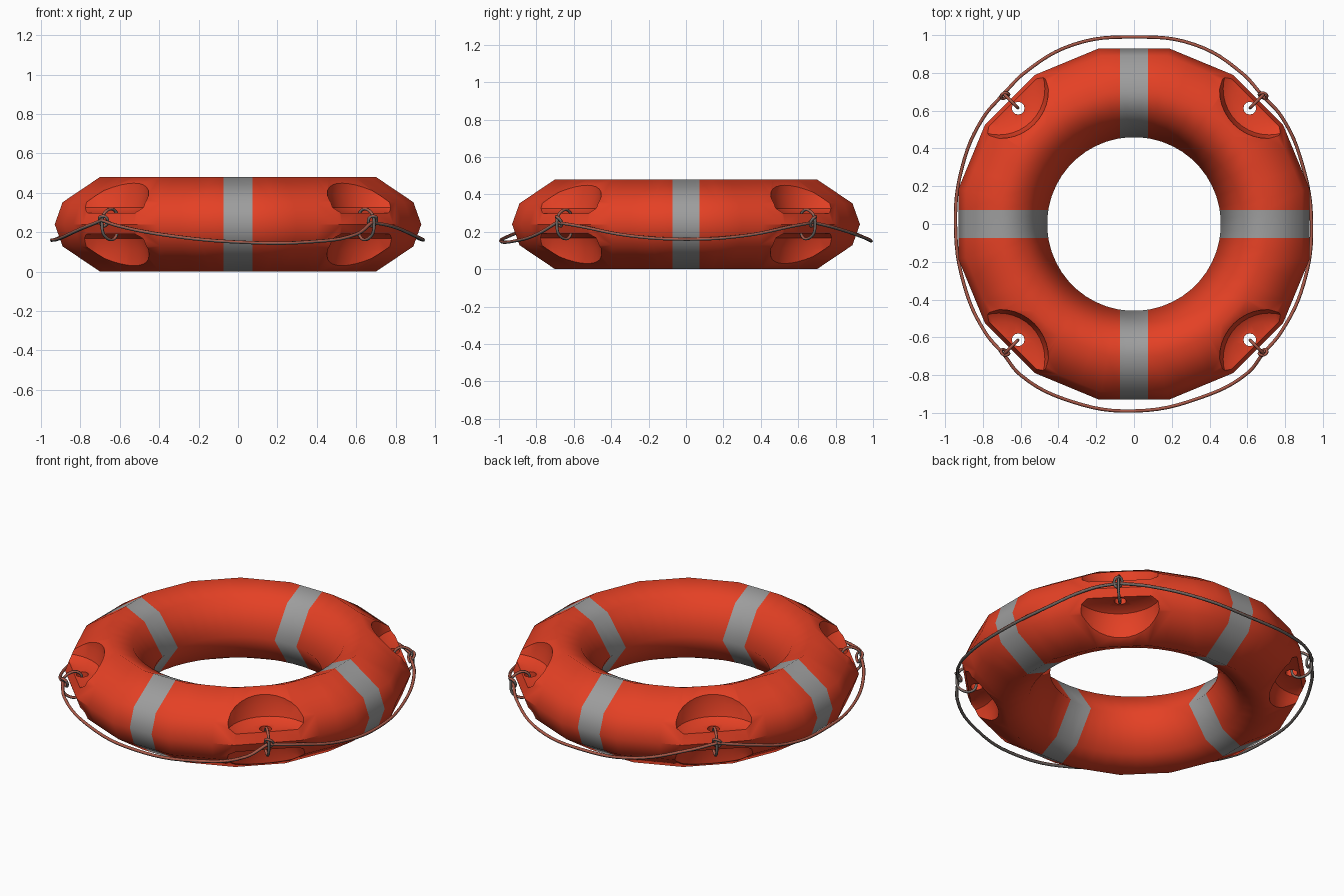
import bpy, bmesh, math
from mathutils import Vector

if "Cube" in bpy.data.objects:
    bpy.data.objects.remove(bpy.data.objects["Cube"])

ZC = 0.24  # height of the ring's middle plane


def material(name, rgb):
    m = bpy.data.materials.new(name)
    m.diffuse_color = (*rgb, 1)
    m.use_nodes = True
    m.node_tree.nodes["Principled BSDF"].inputs["Base Color"].default_value = m.diffuse_color
    return m


ORANGE = material("orange_red", (0.78, 0.052, 0.018))
GREY = material("reflective_grey", (0.34, 0.34, 0.34))
ROPE_GREY = material("rope_grey", (0.16, 0.14, 0.13))
ROPE_RED = material("rope_red_brown", (0.40, 0.10, 0.065))


def make_object(name, bm, *mats):
    bmesh.ops.recalc_face_normals(bm, faces=bm.faces)
    me = bpy.data.meshes.new(name)
    bm.to_mesh(me)
    bm.free()
    for m in mats:
        me.materials.append(m)
    ob = bpy.data.objects.new(name, me)
    bpy.context.collection.objects.link(ob)
    return ob


def select(ob):
    bpy.ops.object.select_all(action='DESELECT')
    ob.select_set(True)
    bpy.context.view_layer.objects.active = ob


def cut(ob, cutter):
    select(ob)
    mod = ob.modifiers.new("cut", 'BOOLEAN')
    mod.operation, mod.solver, mod.object = 'DIFFERENCE', 'EXACT', cutter
    bpy.ops.object.modifier_apply(modifier=mod.name)
    bpy.data.objects.remove(cutter)


# Ring: upper half profile (radius, height), mirrored below
half = [(0.46, 0), (0.58, 0.18), (0.70, 0.24), (0.89, 0.112), (0.93, 0)]
profile = half + [(r, -z) for r, z in half[-2:0:-1]]
COLS, SIDE = 48, math.pi / 8
bm = bmesh.new()
grid = []
for i in range(COLS):
    a = 2 * math.pi * (i + 0.5) / COLS
    local = (a + SIDE / 2) % SIDE - SIDE / 2
    col = []
    for r, z in profile:
        if r > 0.65:  # outside is sixteen-sided, inside is round
            r /= math.cos(local)
        col.append(bm.verts.new((r * math.cos(a), r * math.sin(a), ZC + z)))
    grid.append(col)
n = len(profile)
for i in range(COLS):
    p, q = grid[i], grid[(i + 1) % COLS]
    for j in range(n):
        k = (j + 1) % n
        bm.faces.new((p[j], q[j], q[k], p[k]))

# Four grey bands, cut along straight lines
W = 0.073
for axis in ((1, 0, 0), (0, 1, 0)):
    for s in (-W, W):
        bmesh.ops.bisect_plane(bm, geom=bm.verts[:] + bm.edges[:] + bm.faces[:],
                               plane_co=Vector(axis) * s, plane_no=axis, dist=1e-5)
for f in bm.faces:
    c = f.calc_center_median()
    f.material_index = int(min(abs(c.x), abs(c.y)) < W)
ring = make_object("buoy_ring", bm, ORANGE, GREY)

# Hollows above and below each corner flange
C = 0.715
bowl = [(0, 0.056), (0.20, 0.058), (0.243, 0.085), (0.262, 0.15), (0.27, 0.32), (0, 0.32)]
corners = [(sx, sy) for sx in (-1, 1) for sy in (-1, 1)]
bm = bmesh.new()
for sx, sy in corners:
    for up in (-0.85, 1):
        vs = [bm.verts.new((C * sx + r, C * sy, ZC + up * z)) for r, z in bowl]
        es = [bm.edges.new(e) for e in zip(vs, vs[1:])]
        bmesh.ops.spin(bm, geom=vs + es, cent=(C * sx, C * sy, 0), axis=(0, 0, 1),
                       angle=2 * math.pi, steps=40, use_merge=True)
bmesh.ops.remove_doubles(bm, verts=bm.verts, dist=1e-4)
cut(ring, make_object("hollow_cutter", bm))

# Rope holes
bm = bmesh.new()
for sx, sy in corners:
    c = bmesh.ops.create_cone(bm, cap_ends=True, segments=12, radius1=0.034, radius2=0.034, depth=0.4)
    bmesh.ops.translate(bm, verts=c["verts"], vec=(0.613 * sx, 0.613 * sy, ZC))
cut(ring, make_object("hole_cutter", bm))

# Smooth the tube, keep only the edges of the hollows sharp
bm = bmesh.new()
bm.from_mesh(ring.data)
for f in bm.faces:
    f.smooth = True
for e in bm.edges:
    m = (e.verts[0].co + e.verts[1].co) / 2
    near = math.hypot(abs(m.x) - C, abs(m.y) - C) < 0.28
    e.smooth = not (near and e.calc_face_angle(0) > math.radians(32))
bm.to_mesh(ring.data)
bm.free()


def rope(name, points, radius=0.009, cyclic=False):
    cu = bpy.data.curves.new(name, 'CURVE')
    cu.dimensions = '3D'
    cu.bevel_depth, cu.bevel_resolution = radius, 1
    cu.resolution_u, cu.use_fill_caps = 6, True
    sp = cu.splines.new('BEZIER')
    sp.bezier_points.add(len(points) - 1)
    for bp, co in zip(sp.bezier_points, points):
        bp.co = co
        bp.handle_left_type = bp.handle_right_type = 'AUTO'
    sp.use_cyclic_u = cyclic
    ob = bpy.data.objects.new(name, cu)
    bpy.context.collection.objects.link(ob)
    select(ob)
    bpy.ops.object.convert(target='MESH')
    me = bpy.context.object.data
    me.materials.clear()
    me.materials.append(ROPE_GREY)
    me.materials.append(ROPE_RED)
    for p in me.polygons:  # weathered red on the upper strands
        p.material_index = int(p.normal.z > 0.3)


# Sagging grab lines between the corners
rope("grab_line_front", [(-0.69, -0.69, 0.26), (-0.60, -0.80, 0.23), (-0.33, -0.94, 0.18),
                         (0, -0.99, 0.15), (0.35, -0.92, 0.15), (0.60, -0.79, 0.19), (0.68, -0.69, 0.25)])
rope("grab_line_back", [(-0.69, 0.69, 0.26), (-0.58, 0.80, 0.23), (-0.32, 0.95, 0.17),
                        (0, 0.99, 0.15), (0.32, 0.95, 0.17), (0.57, 0.80, 0.22), (0.68, 0.68, 0.25)])
rope("grab_line_right", [(0.68, 0.68, 0.25), (0.78, 0.57, 0.23), (0.89, 0.32, 0.18),
                         (0.94, 0, 0.16), (0.90, -0.31, 0.18), (0.78, -0.57, 0.23), (0.68, -0.69, 0.25)])
rope("grab_line_left", [(-0.69, 0.69, 0.26), (-0.80, 0.56, 0.23), (-0.91, 0.30, 0.17),
                        (-0.945, 0, 0.16), (-0.90, -0.32, 0.17), (-0.79, -0.57, 0.22), (-0.69, -0.69, 0.26)])

# Loop through each hole and around the flange edge, with a small knot outside
for (sx, sy), tag in zip(corners, ("front_left", "back_left", "front_right", "back_right")):
    loop = [(0.615, 0.24), (0.625, 0.31), (0.675, 0.30), (0.69, 0.24), (0.675, 0.18), (0.625, 0.17)]
    rope("tie_loop_" + tag, [(d * sx, d * sy, z) for d, z in loop], 0.008, True)
    knot = [(0.665, 0.69, 0.27), (0.695, 0.69, 0.28), (0.70, 0.665, 0.25), (0.68, 0.67, 0.23)]
    rope("knot_" + tag, [(x * sx, y * sy, z) for x, y, z in knot], 0.008, True)
